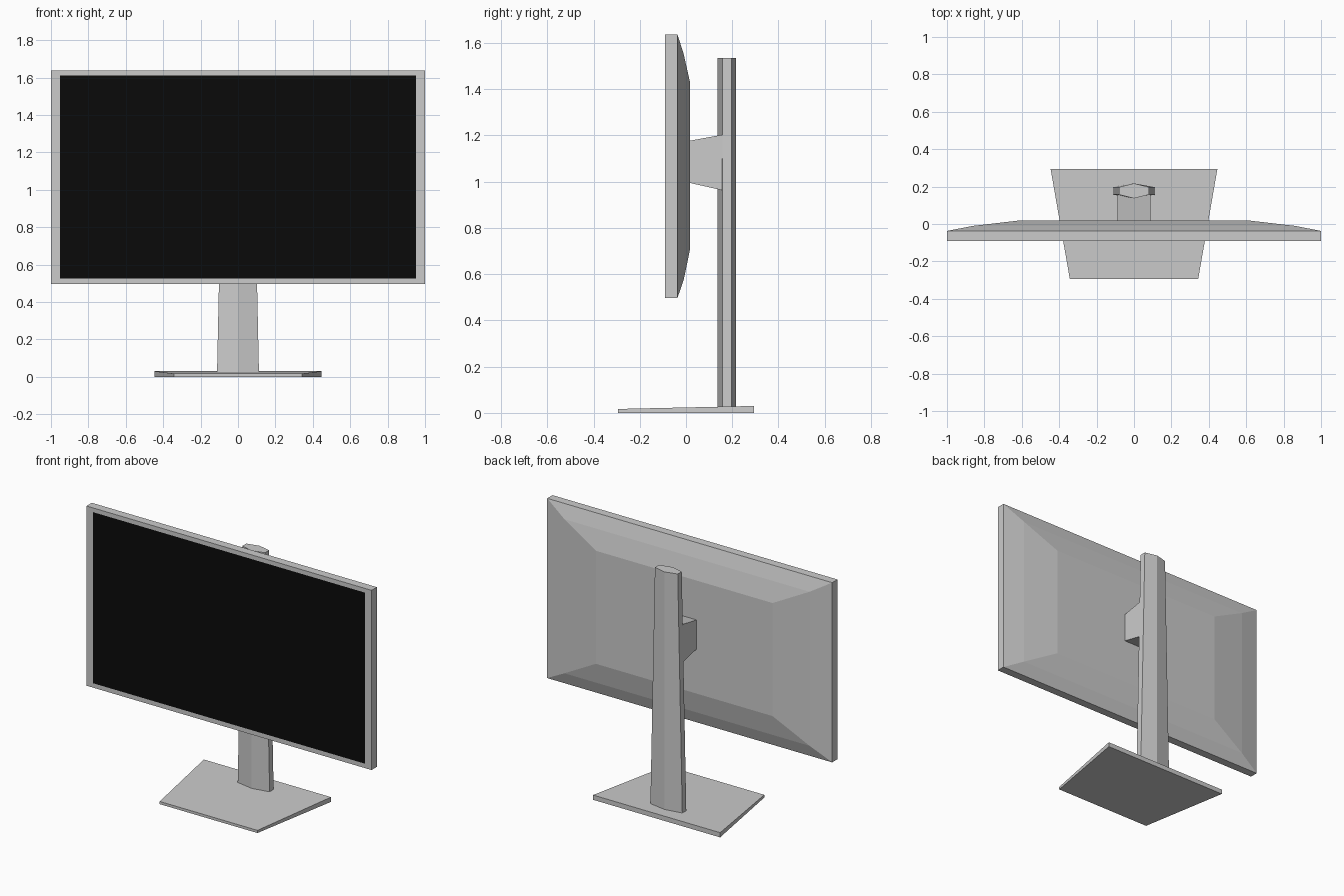
import bpy, bmesh

if "Cube" in bpy.data.objects:
    bpy.data.objects.remove(bpy.data.objects["Cube"])


def loft(name, rings, cap_start=True, cap_end=True):
    """Bridge equal-length point rings into one flat-shaded object."""
    bm = bmesh.new()
    loops = [[bm.verts.new(p) for p in ring] for ring in rings]
    n = len(loops[0])
    for a, b in zip(loops, loops[1:]):
        for i in range(n):
            j = (i + 1) % n
            bm.faces.new((a[i], a[j], b[j], b[i]))
    if cap_start:
        bm.faces.new(loops[0][::-1])
    if cap_end:
        bm.faces.new(loops[-1])
    bmesh.ops.recalc_face_normals(bm, faces=bm.faces[:])
    mesh = bpy.data.meshes.new(name)
    bm.to_mesh(mesh)
    bm.free()
    obj = bpy.data.objects.new(name, mesh)
    bpy.context.collection.objects.link(obj)
    return obj


def rect(y, hx, z0, z1):
    """Upright rectangle facing along y."""
    return [(-hx, y, z0), (hx, y, z0), (hx, y, z1), (-hx, y, z1)]


def column_section(z, hx):
    """Flattened hexagon cross-section of the stand column."""
    return [(0, 0.137, z), (hx, 0.157, z), (hx, 0.197, z),
            (0, 0.217, z), (-hx, 0.197, z), (-hx, 0.157, z)]


# Display housing: bezel, side rim and stepped rear shell
opening = rect(-0.09, 0.953, 0.525, 1.61)
loft("display_housing", [
    opening,
    rect(-0.09, 1.0, 0.497, 1.637),
    rect(-0.037, 1.0, 0.497, 1.637),
    rect(-0.01, 0.86, 0.575, 1.552),
    rect(0.018, 0.62, 0.71, 1.427),
], cap_start=False)

# Black screen filling the bezel opening
screen = loft("screen", [opening, rect(-0.085, 0.953, 0.525, 1.61)])
black = bpy.data.materials.new("screen_black")
black.diffuse_color = (0.003, 0.003, 0.003, 1)
black.use_nodes = True
black.node_tree.nodes["Principled BSDF"].inputs["Base Color"].default_value = black.diffuse_color
screen.data.materials.append(black)

# Stand column, narrowing towards the top
loft("stand_column", [column_section(0.02, 0.112), column_section(1.535, 0.08)])

# Mounting arm, flaring from the display to the column
loft("mounting_arm", [rect(0.015, 0.088, 0.995, 1.177),
                      rect(0.157, 0.088, 0.963, 1.203)])

# Wedge-shaped foot, wider and thicker at the back
loft("foot", [rect(-0.295, 0.343, 0, 0.017), rect(0.295, 0.446, 0, 0.03)])
